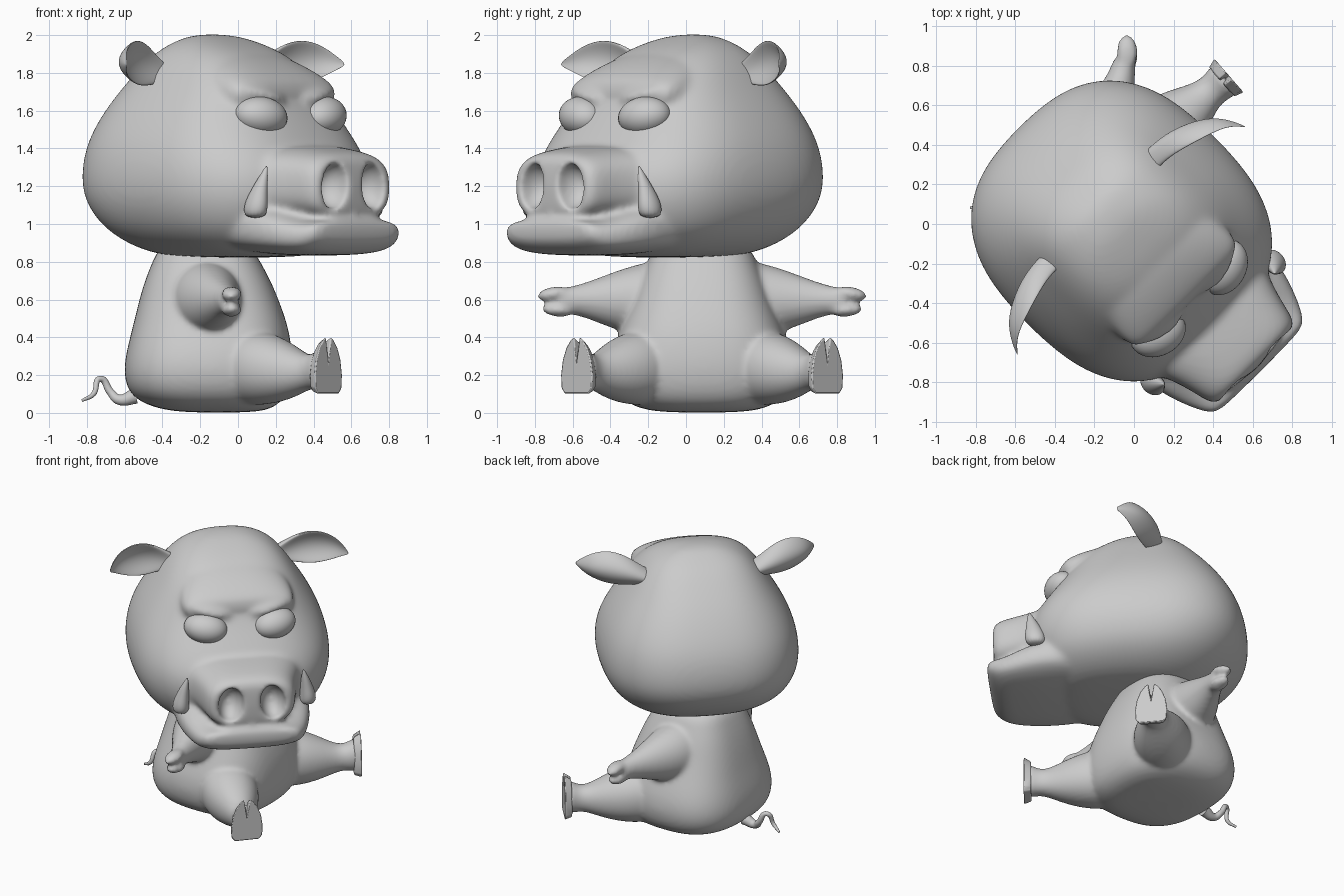
import bpy, bmesh
from math import sin, cos, pi, radians
from mathutils import Matrix, Vector

cube = bpy.data.objects.get("Cube")
if cube:
    bpy.data.objects.remove(cube)

grey = bpy.data.materials.new("clay_grey")
grey.use_nodes = True
grey.diffuse_color = (0.6, 0.6, 0.6, 1)
grey.node_tree.nodes["Principled BSDF"].inputs["Base Color"].default_value = (0.6, 0.6, 0.6, 1)

# Frames: the torso faces +x, the head is turned towards the front corner
TORSO = Matrix.Translation((0, 0.085, 0))
HEAD = Matrix.Translation((-0.035, -0.063, 0)) @ Matrix.Rotation(radians(-45), 4, "Z")


def mirror(s):
    return Matrix.Scale(s, 4, (0, 1, 0))


def loft(bm, axis, sections, power=2.0, mat=Matrix(), curl=0.0, count=28):
    """Skin superellipse rings (x, y, z, half_a, half_b) set across an axis."""
    rings = []
    for x, y, z, ra, rb in sections:
        ring = []
        for i in range(count):
            t = 2 * pi * i / count
            c, s = cos(t), sin(t)
            a = ra * abs(c) ** (2 / power) * (1 if c > 0 else -1) + curl * s * s * rb
            b = rb * abs(s) ** (2 / power) * (1 if s > 0 else -1)
            offset = {"X": (0, a, b), "Y": (a, 0, b), "Z": (a, b, 0)}[axis]
            ring.append(bm.verts.new(mat @ (Vector((x, y, z)) + Vector(offset))))
        rings.append(ring)
    for low, high in zip(rings, rings[1:]):
        for i in range(count):
            j = (i + 1) % count
            bm.faces.new((low[i], low[j], high[j], high[i]))
    bm.faces.new(rings[0][::-1])
    bm.faces.new(rings[-1])


def ball(bm, centre, radii, mat=Matrix(), roll=0.0, yaw=0.0):
    place = (mat @ Matrix.Translation(centre) @ Matrix.Rotation(yaw, 4, "Z")
             @ Matrix.Rotation(roll, 4, "X") @ Matrix.Diagonal((*radii, 1)))
    bmesh.ops.create_uvsphere(bm, u_segments=32, v_segments=20, radius=1, matrix=place)


def finish(bm, name, frame, subdivide=0, sharp=180):
    bmesh.ops.recalc_face_normals(bm, faces=bm.faces[:])
    mesh = bpy.data.meshes.new(name)
    bm.to_mesh(mesh)
    bm.free()
    mesh.materials.append(grey)
    for face in mesh.polygons:
        face.use_smooth = True
    if sharp < 180:
        mesh.set_sharp_from_angle(angle=radians(sharp))
    obj = bpy.data.objects.new(name, mesh)
    obj.matrix_world = frame
    bpy.context.collection.objects.link(obj)
    if subdivide:
        mod = obj.modifiers.new("round", "SUBSURF")
        mod.levels = mod.render_levels = subdivide
    return obj


def fuse(obj, size):
    mod = obj.modifiers.new("fuse", "REMESH")
    mod.mode = "VOXEL"
    mod.voxel_size = size
    mod.use_smooth_shade = True


def soften(obj, steps):
    mod = obj.modifiers.new("soften", "SMOOTH")
    mod.factor = 0.5
    mod.iterations = steps


def upright(rows):
    return [((b + f) / 2, 0, z, (f - b) / 2, w) for z, b, f, w in rows]


# Torso: height, back, front, half width
bm = bmesh.new()
loft(bm, "Z", upright([
    (0.0, -0.30, 0.10, 0.22), (0.03, -0.46, 0.20, 0.36), (0.09, -0.575, 0.26, 0.45),
    (0.20, -0.61, 0.29, 0.49), (0.32, -0.595, 0.29, 0.48), (0.45, -0.56, 0.27, 0.43),
    (0.58, -0.53, 0.225, 0.375), (0.70, -0.495, 0.175, 0.335), (0.80, -0.455, 0.12, 0.29),
    (0.92, -0.40, 0.05, 0.24)]), 2.7)
for s in (1, -1):
    m = mirror(s)
    # Arm with a two-toed hand
    loft(bm, "Y", [(-0.17, 0.16, 0.60, 0.205, 0.22), (-0.165, 0.34, 0.597, 0.185, 0.195),
                   (-0.125, 0.50, 0.595, 0.13, 0.14), (-0.075, 0.64, 0.597, 0.077, 0.084),
                   (-0.05, 0.72, 0.595, 0.062, 0.072), (-0.045, 0.77, 0.595, 0.052, 0.058)], 2, m)
    ball(bm, (-0.035, 0.785, 0.63), (0.055, 0.09, 0.038), m, -0.15)
    ball(bm, (-0.035, 0.765, 0.545), (0.055, 0.085, 0.036), m, 0.1)
    # Leg splayed outwards, flaring to the hoof
    leg = m @ Matrix.Translation((0.475, 0.66, 0)) @ Matrix.Rotation(radians(41), 4, "Z")
    loft(bm, "X", [(-0.66, 0, 0.24, 0.17, 0.19), (-0.48, 0, 0.24, 0.205, 0.205),
                   (-0.32, 0, 0.225, 0.165, 0.165), (-0.20, 0, 0.215, 0.11, 0.115),
                   (-0.13, 0, 0.215, 0.084, 0.09), (-0.08, 0, 0.222, 0.085, 0.097),
                   (-0.04, 0, 0.23, 0.095, 0.113), (-0.012, 0, 0.235, 0.10, 0.12)], 2.1, leg)
torso = finish(bm, "torso_and_limbs", TORSO, 2)
fuse(torso, 0.015)
soften(torso, 10)

# Hooves: notched outline, tapered towards the ankle
half = [(0.02, 0.405), (0.045, 0.385), (0.075, 0.345), (0.10, 0.28), (0.112, 0.20),
        (0.108, 0.13), (0.085, 0.10)]
outline = [(0, 0.29)] + half + [(-y, z) for y, z in reversed(half)]
for s, side in ((1, "left"), (-1, "right")):
    bm = bmesh.new()
    sole = bm.faces.new([bm.verts.new((0, y, z)) for y, z in outline])
    ext = bmesh.ops.extrude_face_region(bm, geom=[sole], use_keep_orig=True)
    for v in ext["geom"]:
        if isinstance(v, bmesh.types.BMVert):
            v.co = Vector((-0.05, v.co.y * 0.86, 0.215 + (v.co.z - 0.22) * 0.85))
    bm.transform(mirror(s) @ Matrix.Translation((0.48, 0.665, 0))
                 @ Matrix.Rotation(radians(41), 4, "Z"))
    hoof = finish(bm, side + "_hoof", TORSO, 0, 40)
    bevel = hoof.modifiers.new("edge", "BEVEL")
    bevel.width = 0.008
    bevel.segments = 2

# Curly tail
curve = bpy.data.curves.new("tail", "CURVE")
curve.dimensions = "3D"
curve.bevel_depth = 0.03
curve.bevel_resolution = 4
curve.use_fill_caps = True
path = [(-0.54, 0, 0.09, 1.4), (-0.63, 0, 0.07, 0.9), (-0.675, 0.02, 0.11, 0.7),
        (-0.73, 0.01, 0.18, 0.55), (-0.765, -0.02, 0.10, 0.45), (-0.825, 0, 0.065, 0.25)]
spline = curve.splines.new("BEZIER")
spline.bezier_points.add(len(path) - 1)
for p, (x, y, z, r) in zip(spline.bezier_points, path):
    p.co = (x, y, z)
    p.radius = r
    p.handle_left_type = p.handle_right_type = "AUTO"
curve.materials.append(grey)
tail = bpy.data.objects.new("tail", curve)
tail.matrix_world = TORSO
bpy.context.collection.objects.link(tail)

# Head: cranium, forehead, snout, jaw, gum and brows fused into one skin
bm = bmesh.new()
loft(bm, "Z", upright([
    (0.82, -0.28, 0.40, 0.28), (0.86, -0.45, 0.52, 0.43), (0.93, -0.585, 0.61, 0.55),
    (1.02, -0.695, 0.67, 0.625), (1.15, -0.78, 0.71, 0.675), (1.30, -0.785, 0.70, 0.675),
    (1.45, -0.75, 0.60, 0.635), (1.60, -0.665, 0.49, 0.555), (1.72, -0.575, 0.43, 0.475),
    (1.82, -0.48, 0.33, 0.41), (1.91, -0.385, 0.20, 0.33), (1.97, -0.28, 0.04, 0.23),
    (2.005, -0.21, -0.08, 0.10)]), 2.6)
loft(bm, "X", [(-0.20, 0, 1.75, 0.28, 0.23), (0.10, 0, 1.72, 0.36, 0.22),
               (0.28, 0, 1.70, 0.39, 0.175), (0.40, 0, 1.69, 0.385, 0.115),
               (0.465, 0, 1.685, 0.34, 0.06)], 2.4)
loft(bm, "X", [(0.30, 0, 1.225, 0.49, 0.21), (0.55, 0, 1.22, 0.41, 0.205),
               (0.70, 0, 1.215, 0.345, 0.195), (0.82, 0, 1.205, 0.315, 0.188),
               (0.90, 0, 1.195, 0.298, 0.178), (0.935, 0, 1.19, 0.25, 0.135)], 2.9)
loft(bm, "X", [(0.15, 0, 0.98, 0.40, 0.13), (0.45, 0, 0.98, 0.46, 0.14),
               (0.62, 0, 0.975, 0.455, 0.145), (0.78, 0, 0.94, 0.41, 0.105),
               (0.88, 0, 0.935, 0.365, 0.092), (0.94, 0, 0.96, 0.33, 0.066),
               (0.96, 0, 0.965, 0.285, 0.05)], 3)
loft(bm, "X", [(0.45, 0, 1.02, 0.36, 0.08), (0.70, 0, 1.01, 0.30, 0.07),
               (0.88, 0, 1.01, 0.26, 0.06)], 4)
for s in (1, -1):
    ball(bm, (0.41, 0.20, 1.68), (0.085, 0.16, 0.045), mirror(s), 0.2, 0.2)
head = finish(bm, "head", HEAD, 2)

# Nostrils hollowed out of the snout
bm = bmesh.new()
for s in (1, -1):
    ball(bm, (0.925, 0.143, 1.20), (0.13, 0.085, 0.122), mirror(s), 0.12)
cutter = finish(bm, "nostril_cutter", HEAD)
cutter.hide_render = True
cutter.display_type = "WIRE"
fuse(head, 0.02)
cut = head.modifiers.new("nostrils", "BOOLEAN")
cut.operation = "DIFFERENCE"
cut.solver = "EXACT"
cut.object = cutter
fuse(head, 0.014)
soften(head, 12)

# Eyes, ears and tusks
for s, side in ((1, "left"), (-1, "right")):
    m = mirror(s)
    bm = bmesh.new()
    ball(bm, (0.455, 0.235, 1.57), (0.115, 0.148, 0.104), m, 0.12, 0.3)
    finish(bm, side + "_eye", HEAD)

    bm = bmesh.new()
    loft(bm, "Y", [(-0.18, 0.27, 1.76, 0.06, 0.045), (-0.19, 0.39, 1.81, 0.05, 0.06),
                   (-0.19, 0.50, 1.84, 0.042, 0.11), (-0.16, 0.62, 1.857, 0.032, 0.125),
                   (-0.10, 0.73, 1.86, 0.025, 0.085), (-0.03, 0.785, 1.853, 0.015, 0.04),
                   (0.03, 0.815, 1.845, 0.006, 0.008)], 2, m, 0.6)
    finish(bm, side + "_ear", HEAD, 2)

    bm = bmesh.new()
    loft(bm, "Z", [(0.61, 0.43, 1.03, 0.06, 0.055), (0.615, 0.435, 1.09, 0.075, 0.058),
                   (0.625, 0.425, 1.16, 0.055, 0.045), (0.645, 0.41, 1.24, 0.03, 0.026),
                   (0.66, 0.395, 1.31, 0.004, 0.004)], 2, m, 0, 16)
    finish(bm, side + "_tusk", HEAD, 2)
